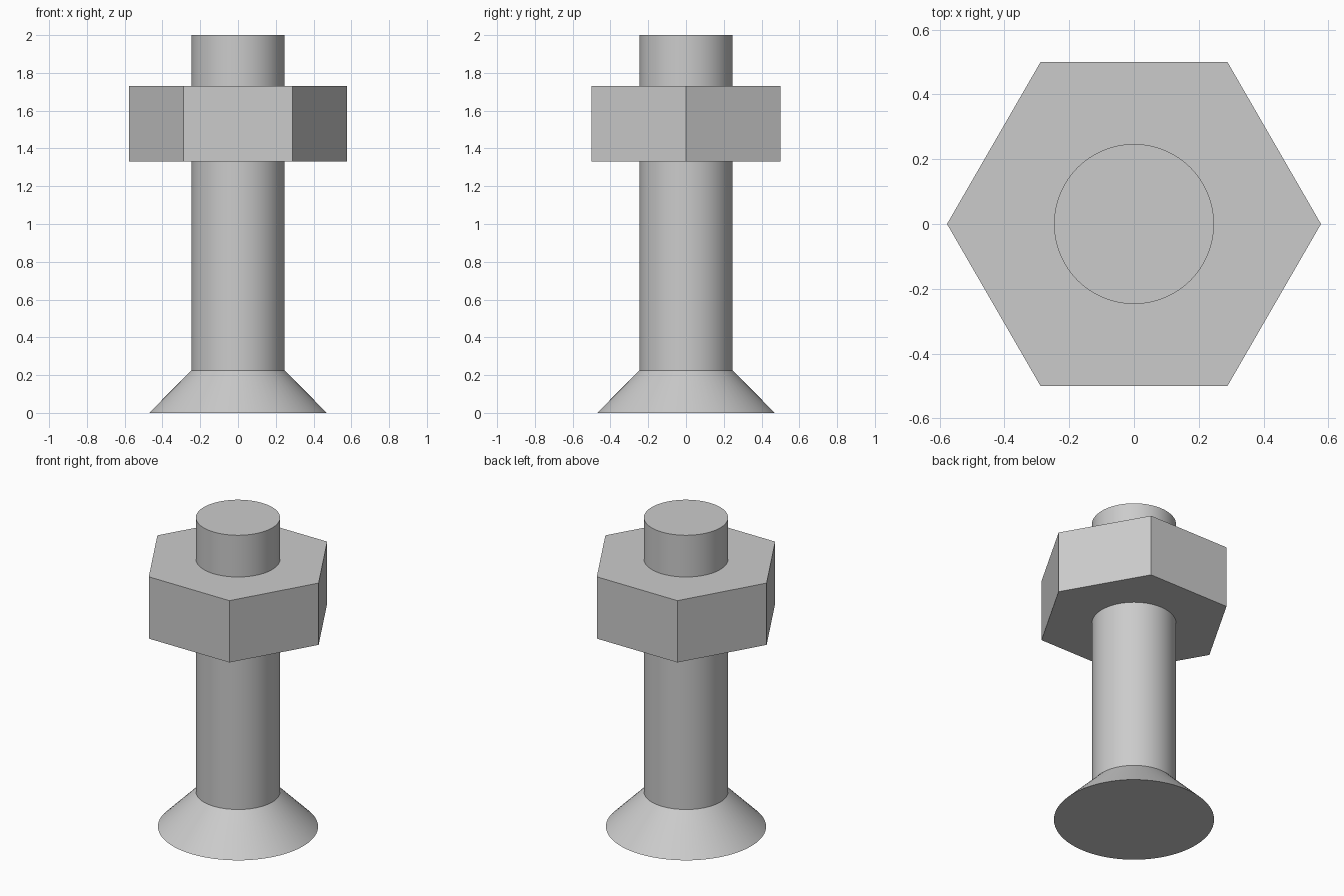
import bpy
import bmesh
import math

cube = bpy.data.objects.get("Cube")
if cube:
    bpy.data.objects.remove(cube, do_unlink=True)

SIDES = 64
SHANK_R, HEAD_R = 0.247, 0.47
HEAD_TOP, TOP = 0.225, 2.0
NUT_BOTTOM, NUT_HEIGHT = 1.33, 0.4
NUT_R = 0.5 / math.cos(math.pi / 6)

# Plain steel colour
steel = bpy.data.materials.new("steel_grey")
steel.use_nodes = True
colour = (0.6, 0.6, 0.6, 1.0)
steel.diffuse_color = colour
steel.node_tree.nodes["Principled BSDF"].inputs["Base Color"].default_value = colour


def ring(bm, radius, z, count):
    """A closed loop of verts and edges around the z axis."""
    verts = [bm.verts.new((radius * math.cos(math.tau * i / count),
                           radius * math.sin(math.tau * i / count), z))
             for i in range(count)]
    edges = [bm.edges.new((verts[i], verts[(i + 1) % count])) for i in range(count)]
    return verts, edges


def finish(bm, name):
    """Turn the bmesh into a named object with sharp-edged smooth shading."""
    bmesh.ops.recalc_face_normals(bm, faces=bm.faces)
    mesh = bpy.data.meshes.new(name)
    bm.to_mesh(mesh)
    bm.free()
    mesh.materials.append(steel)
    obj = bpy.data.objects.new(name, mesh)
    bpy.context.collection.objects.link(obj)
    bpy.ops.object.select_all(action="DESELECT")
    obj.select_set(True)
    bpy.context.view_layer.objects.active = obj
    bpy.ops.object.shade_smooth_by_angle(angle=math.radians(30))
    return obj


# Bolt: countersunk head flowing into a round shank
bm = bmesh.new()
loops = [ring(bm, r, z, SIDES) for r, z in
         ((HEAD_R, 0), (SHANK_R, HEAD_TOP), (SHANK_R, TOP))]
for lower, upper in zip(loops, loops[1:]):
    bmesh.ops.bridge_loops(bm, edges=lower[1] + upper[1])
bm.faces.new(loops[0][0])
bm.faces.new(loops[-1][0])
finish(bm, "bolt")

# Hexagonal nut: flat ring with a round hole, extruded upwards
bm = bmesh.new()
outer = ring(bm, NUT_R, NUT_BOTTOM, 6)[1]
hole = ring(bm, SHANK_R, NUT_BOTTOM, SIDES)[1]
bmesh.ops.triangle_fill(bm, edges=outer + hole, use_beauty=True)
raised = bmesh.ops.extrude_face_region(bm, geom=bm.faces[:], use_keep_orig=True)
bmesh.ops.translate(bm, vec=(0, 0, NUT_HEIGHT),
                    verts=[g for g in raised["geom"] if isinstance(g, bmesh.types.BMVert)])
finish(bm, "hex_nut")
